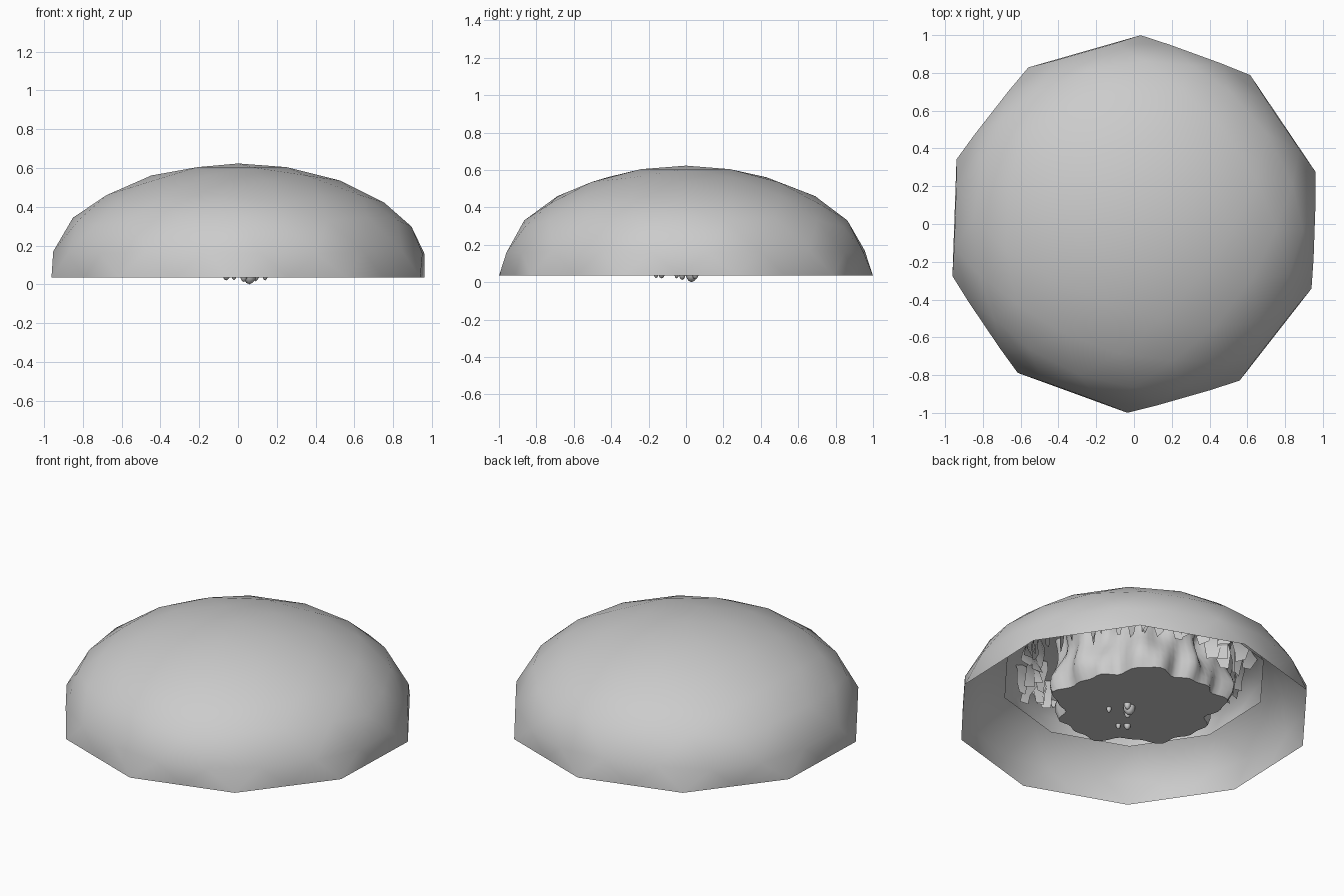
import bpy, bmesh, math, random
from mathutils import Vector

if "Cube" in bpy.data.objects:
    bpy.data.objects.remove(bpy.data.objects["Cube"])

random.seed(4)
RIM = 0.035


def finish(name, bm, angle=40):
    bmesh.ops.recalc_face_normals(bm, faces=bm.faces[:])
    me = bpy.data.meshes.new(name)
    bm.to_mesh(me)
    bm.free()
    ob = bpy.data.objects.new(name, me)
    bpy.context.collection.objects.link(ob)
    bpy.ops.object.select_all(action='DESELECT')
    ob.select_set(True)
    bpy.context.view_layer.objects.active = ob
    bpy.ops.object.shade_smooth_by_angle(angle=math.radians(angle))
    return ob


def add_ico(bm, subdivisions, place, keep=lambda co: True):
    """Copy a unit icosphere into bm, moving each point with place()."""
    src = bmesh.new()
    bmesh.ops.create_icosphere(src, subdivisions=subdivisions, radius=1.0)
    src.verts.index_update()
    new = {v.index: bm.verts.new(place(v.co.copy())) for v in src.verts if keep(v.co)}
    for f in src.faces:
        ids = [v.index for v in f.verts]
        if all(i in new for i in ids):
            bm.faces.new([new[i] for i in ids])
    src.free()


def half_dome(name, radius, height, base):
    """Open half icosphere with a straight ten-sided rim."""
    bm = bmesh.new()
    c, s = math.cos(math.radians(-2)), math.sin(math.radians(-2))

    def place(co):
        if abs(co.z) < 0.02:
            co.z = 0
            a = math.degrees(math.atan2(co.y, co.x)) % 36
            if min(a, 36 - a) < 5:                  # middle of a rim side
                co *= math.cos(math.radians(18)) / co.length
        elif co.z < 0.35:                           # first row above the rim
            co.z *= 0.83
        x, y, z = co
        return Vector(((x * c - y * s) * radius, (x * s + y * c) * radius, base + z * height))

    add_ico(bm, 3, place, lambda co: co.z > -0.02)
    finish(name, bm)


# Cap: outer dome shell with a smaller lining dome inside it
half_dome("cap", 1.0, 0.588, RIM)
half_dome("lining", 0.75, 0.30, 0.265)

# Core: lumpy fluted trunk with a flat underside
bm = bmesh.new()
N = 96
R, D = Vector((-0.707, 0.707)), Vector((0.707, 0.707))   # wide and narrow axes


def core_point(t, z, k):
    f = 1 + 0.06 * math.sin(5 * t + 1 + k) + 0.05 * math.sin(9 * t + 2 - 2 * k) \
        + 0.03 * math.sin(17 * t + 3 * k)
    p = R * (math.cos(t) * 0.455 * f) + D * (math.sin(t) * 0.40 * f)
    p *= 1 + 0.05 * math.sin(6 * k)
    return Vector((p.x + 0.03, p.y + 0.07, z))


rings = []
for k in range(9):
    z = 0.05 + 0.38 * k / 8
    rings.append([bm.verts.new(core_point(2 * math.pi * i / N, z, k * 0.14)) for i in range(N)])
for a, b in zip(rings, rings[1:]):
    for i in range(N):
        j = (i + 1) % N
        bm.faces.new((a[i], a[j], b[j], b[i]))
bm.faces.new(rings[0][::-1])
finish("core", bm)

# Small lumps under the core; the lowest touches the ground
bm = bmesh.new()
for x, y, r, low in [(0.06, 0.03, 0.035, 0.0), (0.03, -0.02, 0.02, 0.012), (0.14, -0.05, 0.015, 0.02),
                     (-0.06, -0.13, 0.02, 0.02), (-0.02, -0.16, 0.015, 0.022), (0.09, 0.05, 0.02, 0.015)]:
    add_ico(bm, 2, lambda co: Vector((x + co.x * r, y + co.y * r, 0.055 + co.z * (0.055 - low))))
finish("lumps", bm, 60)

# Ragged folds hanging in the gap between core and lining
bm = bmesh.new()
COUNT = 70
for i in range(COUNT):
    t = 2 * math.pi * (i + random.random()) / COUNT
    r = random.uniform(0.53, 0.67)
    top = 0.265 + 0.3 * math.sqrt(1 - (r / 0.75) ** 2) - 0.01
    far = math.cos(t - math.radians(225)) > 0.5
    bottom = random.uniform(0.33, 0.37) if far else random.uniform(0.21, 0.29)
    prev = None
    lean = random.uniform(-0.04, 0.04)
    for k in range(4):
        z = bottom + (top - bottom) * k / 3
        w = 0.02 + 0.025 * k
        q = r + lean * k / 3
        fold = random.uniform(0.01, 0.04)
        pair = [bm.verts.new(((q + s * fold) * math.cos(t + s * w), (q + s * fold) * math.sin(t + s * w),
                              z + random.uniform(-0.015, 0.015))) for s in (-1, 1)]
        if prev:
            bm.faces.new((prev[0], prev[1], pair[1], pair[0]))
        prev = pair
finish("folds", bm, 30)
